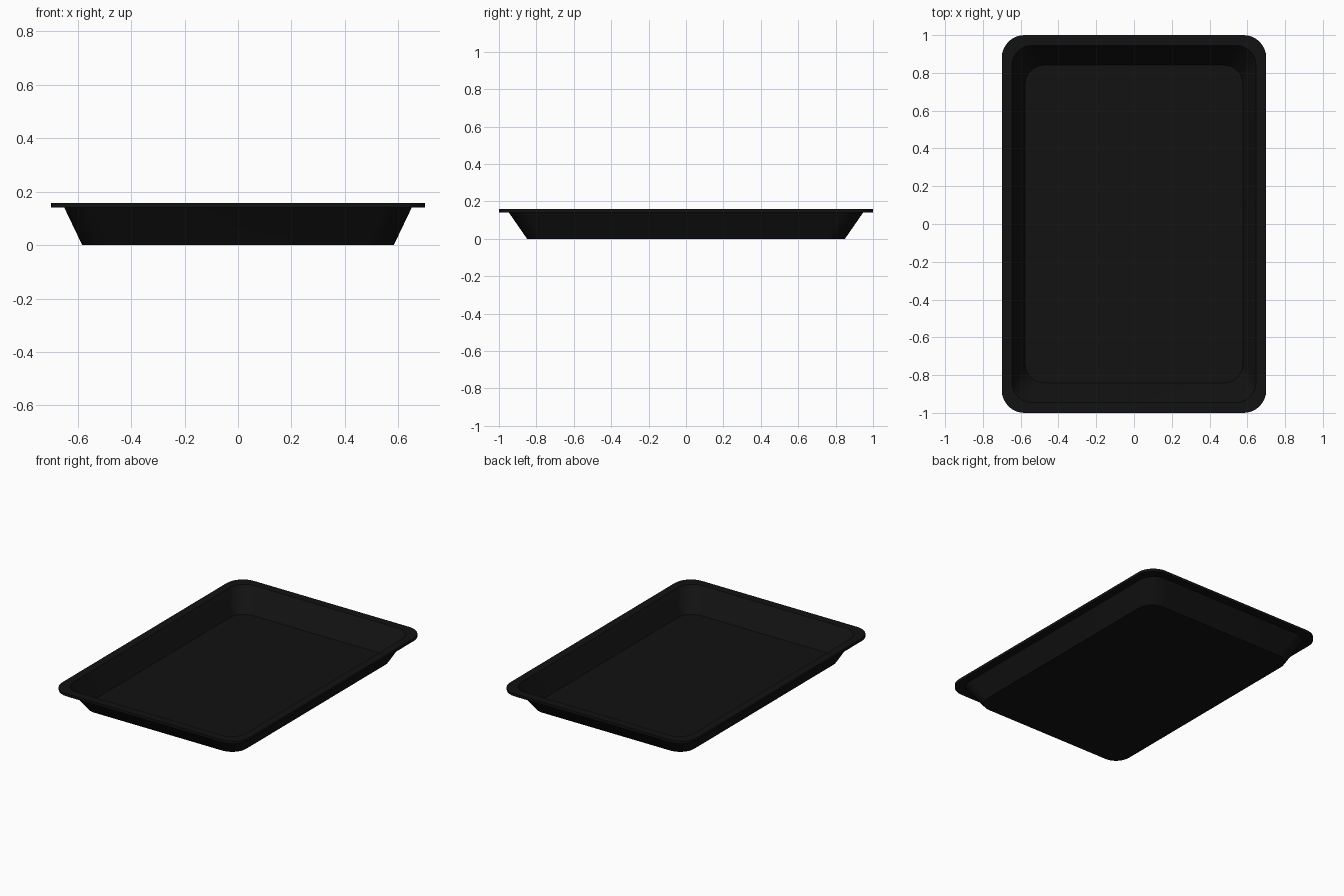
import bpy, bmesh, math

if "Cube" in bpy.data.objects:
    bpy.data.objects.remove(bpy.data.objects["Cube"])

SEG = 8  # segments per rounded corner


def ring(bm, hx, hy, r, z):
    """Rounded-rectangle loop of vertices."""
    verts = []
    for i, (sx, sy) in enumerate([(1, 1), (-1, 1), (-1, -1), (1, -1)]):
        for k in range(SEG + 1):
            a = math.pi / 2 * (i + k / SEG)
            verts.append(bm.verts.new((sx * (hx - r) + r * math.cos(a),
                                       sy * (hy - r) + r * math.sin(a), z)))
    return verts


# Cross-section: half width, half depth, corner radius, height
profile = [
    (0.583, 0.850, 0.105, 0.0),    # underside
    (0.650, 0.947, 0.110, 0.140),  # outer wall top
    (0.700, 1.000, 0.120, 0.140),  # rim underside
    (0.700, 1.000, 0.120, 0.158),  # rim edge
    (0.646, 0.945, 0.105, 0.158),  # inner lip
    (0.576, 0.841, 0.100, 0.012),  # inner floor
]

bm = bmesh.new()
rings = [ring(bm, *p) for p in profile]
for a, b in zip(rings, rings[1:]):
    n = len(a)
    for i in range(n):
        j = (i + 1) % n
        bm.faces.new((a[i], a[j], b[j], b[i]))
bm.faces.new(rings[0][::-1])
bm.faces.new(rings[-1])
bmesh.ops.recalc_face_normals(bm, faces=bm.faces)

mesh = bpy.data.meshes.new("tray")
bm.to_mesh(mesh)
bm.free()
tray = bpy.data.objects.new("tray", mesh)
bpy.context.collection.objects.link(tray)

# Black plastic
mat = bpy.data.materials.new("black_plastic")
mat.diffuse_color = (0.006, 0.006, 0.006, 1)
mat.use_nodes = True
mat.node_tree.nodes["Principled BSDF"].inputs["Base Color"].default_value = mat.diffuse_color
mesh.materials.append(mat)

bpy.context.view_layer.objects.active = tray
tray.select_set(True)
bpy.ops.object.shade_smooth_by_angle(angle=math.radians(25))
